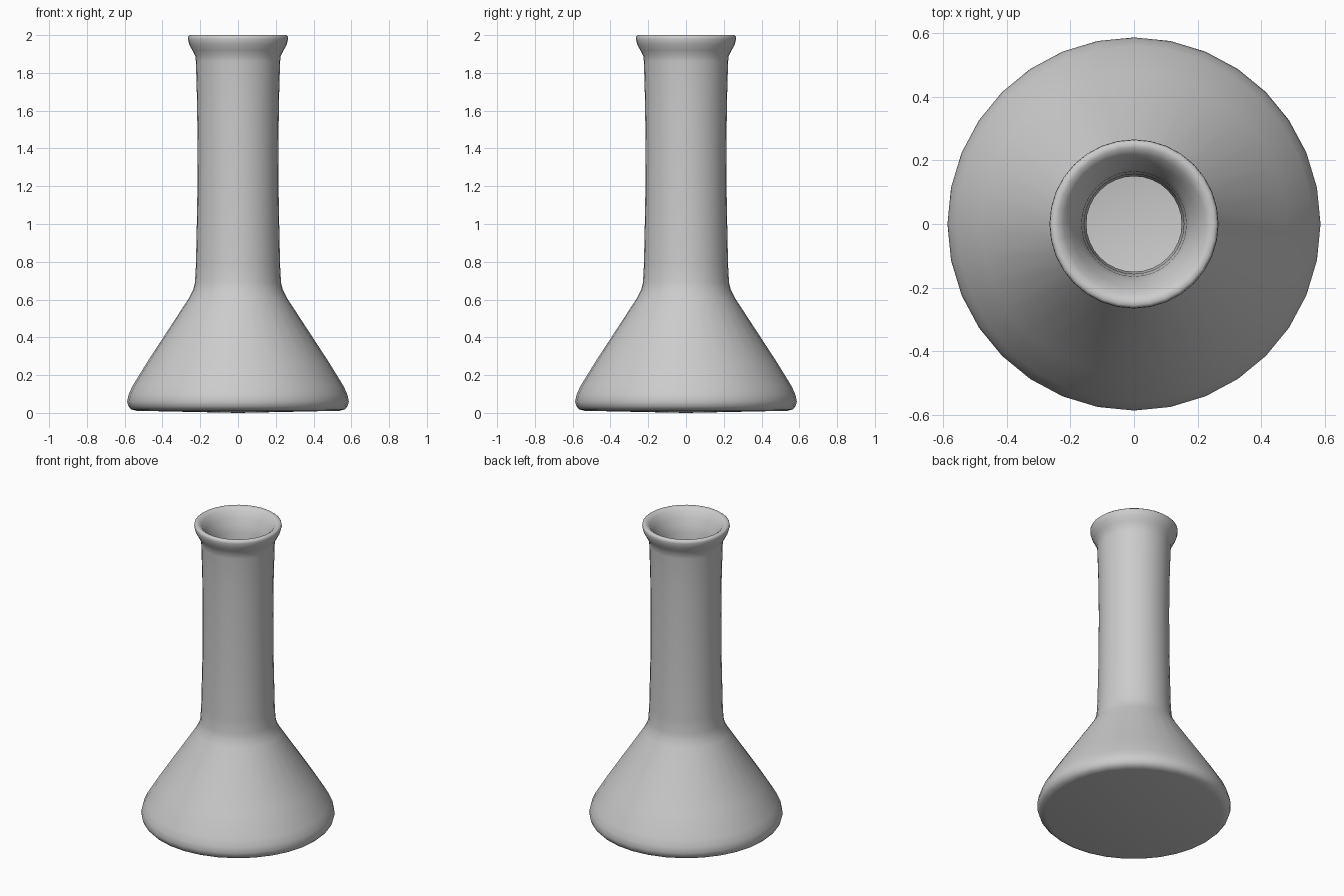
import bpy, bmesh, math

if "Cube" in bpy.data.objects:
    bpy.data.objects.remove(bpy.data.objects["Cube"])

SEGMENTS = 32

# Closed wall profile (radius, z): underside, outer wall, lip, inner wall, inner floor
outer = [(0, 0.0), (0.535, 0.011), (0.565, 0.018), (0.58, 0.035), (0.587, 0.06),
         (0.58, 0.095), (0.56, 0.14), (0.48, 0.27), (0.258, 0.61), (0.238, 0.65),
         (0.228, 0.69), (0.223, 0.78), (0.216, 1.1), (0.214, 1.4), (0.217, 1.65),
         (0.223, 1.86), (0.226, 1.89), (0.242, 1.92), (0.258, 1.95), (0.266, 1.98)]
lip = [(0.264, 1.993), (0.255, 2.0), (0.24, 1.998), (0.222, 1.985)]
inner = [(0.198, 1.945), (0.178, 1.9), (0.165, 1.86), (0.157, 1.75), (0.15, 1.4),
         (0.152, 1.1), (0.159, 0.78), (0.165, 0.69), (0.178, 0.64), (0.2, 0.595),
         (0.425, 0.25), (0.5, 0.125), (0.507, 0.1), (0.49, 0.08), (0, 0.07)]


def lathe(name, profile):
    bm = bmesh.new()
    verts = [bm.verts.new((r, 0, z)) for r, z in profile]
    edges = [bm.edges.new(pair) for pair in zip(verts, verts[1:])]
    bmesh.ops.spin(bm, geom=verts + edges, cent=(0, 0, 0), axis=(0, 0, 1),
                   angle=math.tau, steps=SEGMENTS, use_merge=True)
    bmesh.ops.remove_doubles(bm, verts=bm.verts, dist=1e-4)
    bmesh.ops.recalc_face_normals(bm, faces=bm.faces)
    mesh = bpy.data.meshes.new(name)
    bm.to_mesh(mesh)
    bm.free()
    obj = bpy.data.objects.new(name, mesh)
    bpy.context.collection.objects.link(obj)
    bpy.context.view_layer.objects.active = obj
    obj.select_set(True)
    bpy.ops.object.shade_smooth_by_angle(angle=math.radians(50))
    return obj


# Hollow flask with thick walls and a flared lip
lathe("flask", outer + lip + inner)
